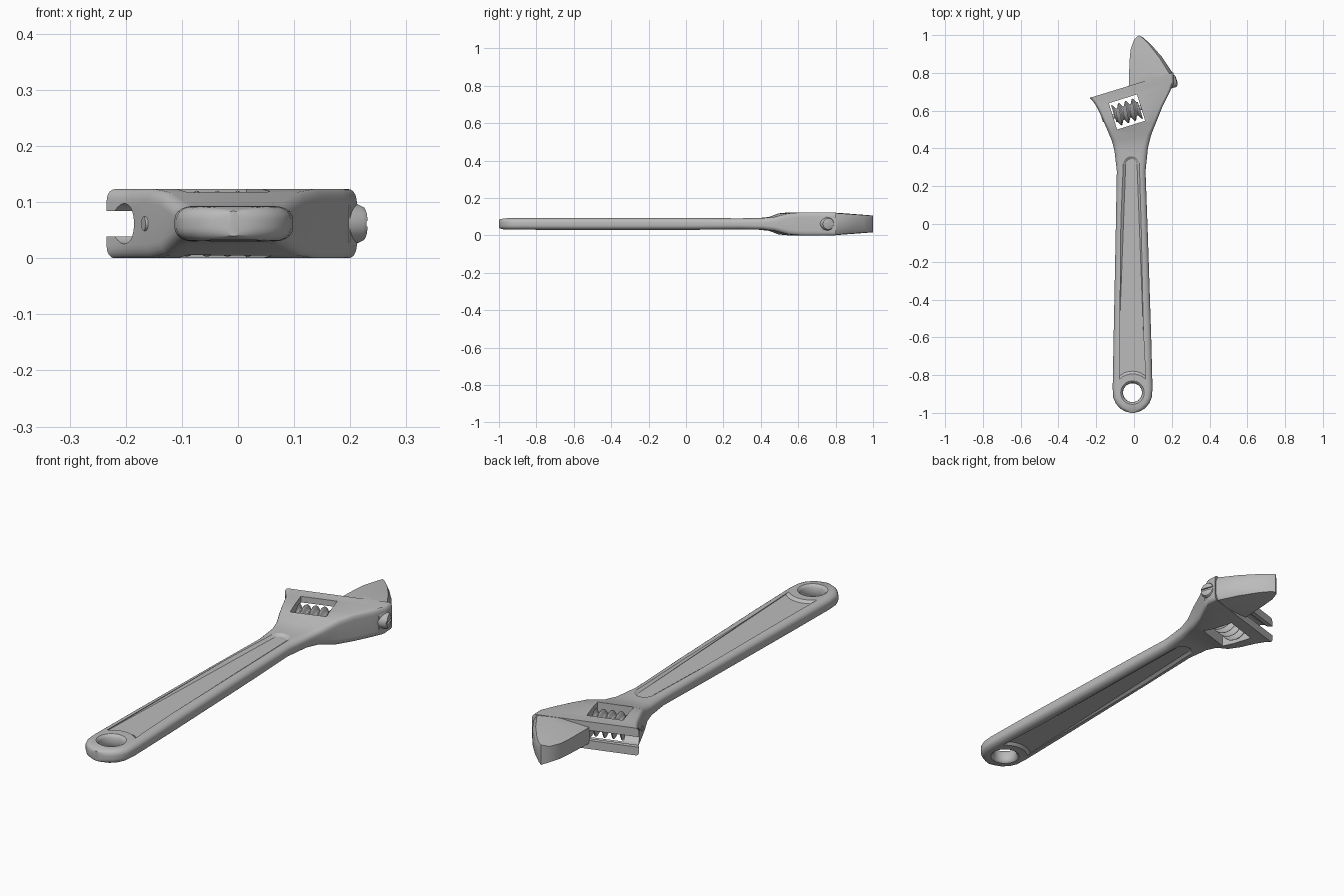
import bpy, bmesh, math
from mathutils import Vector, Matrix

if "Cube" in bpy.data.objects:
    bpy.data.objects.remove(bpy.data.objects["Cube"])

MID = 0.0615                      # height of the symmetry plane
TILT = math.radians(17.5)         # head angle
ALONG = Vector((math.cos(TILT), math.sin(TILT), 0))
ACROSS = Vector((-math.sin(TILT), math.cos(TILT), 0))
UP = Vector((0, 0, 1))
WINDOW = Vector((-0.037, 0.593, MID))
BORE = WINDOW + ACROSS * 0.083

steel = bpy.data.materials.new("grey steel")
steel.use_nodes = True
grey = (0.5, 0.5, 0.5, 1)
steel.diffuse_color = grey
steel.node_tree.nodes["Principled BSDF"].inputs["Base Color"].default_value = grey


def finish(name, bm):
    bmesh.ops.recalc_face_normals(bm, faces=bm.faces)
    mesh = bpy.data.meshes.new(name)
    bm.to_mesh(mesh)
    bm.free()
    obj = bpy.data.objects.new(name, mesh)
    bpy.context.collection.objects.link(obj)
    mesh.materials.append(steel)
    return obj


def loft(name, rings):
    """Skin a list of equal point rings and cap both ends."""
    bm = bmesh.new()
    rows = [[bm.verts.new(p) for p in ring] for ring in rings]
    n = len(rows[0])
    for a, b in zip(rows, rows[1:]):
        for i in range(n):
            j = (i + 1) % n
            bm.faces.new((a[i], a[j], b[j], b[i]))
    bm.faces.new(rows[0])
    bm.faces.new(rows[-1])
    return finish(name, bm)


def lathe(name, origin, axis, side, profile, steps=24):
    """Turn (distance, radius) pairs around an axis."""
    other = axis.cross(side)
    rings = []
    for d, r in profile:
        rings.append([origin + axis * d + (side * math.cos(t) + other * math.sin(t)) * r
                      for t in (2 * math.pi * k / steps for k in range(steps))])
    return loft(name, rings)


def box(name, centre, half_along, half_across, half_up):
    corners = ((-1, -1), (1, -1), (1, 1), (-1, 1))
    return loft(name, [[centre + ALONG * a * half_along + ACROSS * b * half_across + UP * s * half_up
                        for a, b in corners] for s in (-1, 1)])


def cut(target, cutter):
    cutter.hide_render = True
    mod = target.modifiers.new("cut", "BOOLEAN")
    mod.operation = "DIFFERENCE"
    mod.solver = "EXACT"
    mod.object = cutter
    bpy.context.view_layer.objects.active = target
    bpy.ops.object.modifier_apply(modifier=mod.name)
    bpy.data.objects.remove(cutter)


def section(left, right, half, rx, rz):
    """Rounded rectangle standing on the line from left to right."""
    a, b = Vector((*left, MID)), Vector((*right, MID))
    d = (b - a).normalized()
    ring = []
    for q, (sx, sz) in enumerate(((1, 1), (-1, 1), (-1, -1), (1, -1))):
        base = b if sx > 0 else a
        for k in range(6):
            t = math.pi / 2 * (q + k / 5)
            ring.append(base + d * (rx * math.cos(t) - sx * rx)
                        + UP * (sz * (half - rz) + rz * math.sin(t)))
    return ring


# Handle and head in one skin, from the eye end to the mouth
EYE = Vector((-0.008, -0.893, MID))
stations = []
for deg in (84, 68, 50, 32, 14):
    t = math.radians(deg)
    y, w = EYE.y - 0.107 * math.sin(t), 0.105 * math.cos(t)
    half = 0.031 - 0.009 * math.sin(t) ** 6
    stations.append(section((EYE.x - w, y), (EYE.x + w, y), half, min(0.03, w * 0.8), half * 0.75))
for y, xl, xr, half in ((-0.87, -0.113, 0.098, 0.031), (-0.6, -0.108, 0.091, 0.032),
                        (-0.05, -0.097, 0.073, 0.032), (0.28, -0.091, 0.061, 0.030)):
    stations.append(section((xl, y), (xr, y), half, 0.03, 0.023))
for left, right, half, rx, rz in (
        ((-0.103, 0.385), (0.074, 0.405), 0.031, 0.03, 0.022),
        ((-0.117, 0.44), (0.092, 0.475), 0.037, 0.025, 0.022),
        ((-0.138, 0.49), (0.122, 0.55), 0.056, 0.018, 0.025),
        ((-0.162, 0.545), (0.15, 0.62), MID, 0.015, 0.025),
        ((-0.192, 0.61), (0.19, 0.70), MID, 0.015, 0.025),
        ((-0.212, 0.643), (0.212, 0.755), MID, 0.015, 0.025),
        ((-0.234, 0.668), (0.208, 0.803), MID, 0.015, 0.02)):
    stations.append(section(left, right, half, rx, rz))
body = loft("handle_and_head", stations)

# Shallow panel on both faces of the handle, curving round the eye


def panel_outline(inset, z):
    pts = []
    for k in range(9):                               # concave end next to the eye
        t = math.radians(135 - 90 * k / 8)
        r = 0.098 + inset
        pts.append(Vector((EYE.x + r * math.cos(t) * (1 - 2 * inset), EYE.y + r * math.sin(t), z)))
    for k in range(9):                               # round end next to the head
        t = math.pi * k / 8
        r = 0.046 - inset
        pts.append(Vector((-0.014 + r * math.cos(t), 0.315 + r * math.sin(t), z)))
    return pts


for s in (-1, 1):
    cut(body, loft("panel_cutter", [panel_outline(0.016, MID + s * 0.021),
                                    panel_outline(-0.004, MID + s * 0.035)]))

# Hanging eye with a rounded rim
rim = [(d / 100, 0.05 + 0.032 * (d / 4) ** 4) for d in (-4, -3.4, -2.7, -1.8, 0, 1.8, 2.7, 3.4, 4)]
cut(body, lathe("eye_cutter", EYE, UP, Vector((1, 0, 0)), rim, 32))

# Worm window, jaw bore and the slot that opens it to the mouth
cut(body, box("window_cutter", WINDOW, 0.078, 0.073, 0.2))
cut(body, lathe("bore_cutter", BORE, ALONG, ACROSS, [(-0.35, 0.036), (0.14, 0.036)], 32))
cut(body, box("slot_cutter", BORE + ALONG * -0.105 + ACROSS * 0.1, 0.245, 0.1, 0.023))

# Fixed jaw: (x, y, half thickness), sloping down to the gripping edge
bm = bmesh.new()
for x, y, half in (
        (0.025, 0.999, 0.045), (0.08, 0.81, 0.0595), (0.10, 0.745, 0.0608),
        (-0.028, 0.727, 0.036), (-0.024, 0.86, 0.034), (-0.018, 0.925, 0.034), (0.0, 0.975, 0.036),
        (0.045, 0.985, 0.044), (0.08, 0.95, 0.047), (0.135, 0.88, 0.052), (0.188, 0.795, 0.058),
        (0.20, 0.745, 0.0608), (0.185, 0.715, 0.0608),
        (0.05, 0.986, 0.03), (0.09, 0.95, 0.03), (0.15, 0.882, 0.03), (0.204, 0.80, 0.03),
        (0.215, 0.755, 0.03), (0.20, 0.72, 0.03)):
    for s in (-1, 1):
        bm.verts.new((x, y, MID + s * half))
hull = bmesh.ops.convex_hull(bm, input=bm.verts)
spare = [v for v in hull["geom_interior"] + hull["geom_unused"] if isinstance(v, bmesh.types.BMVert)]
bmesh.ops.delete(bm, geom=list(set(spare)), context="VERTS")
jaw = finish("fixed_jaw", bm)

# Worm screw: a helical thread around the window axis
PITCH, SIDES = 0.038, 28
rings = []
for i in range(49):
    d = -0.07 + 0.14 * i / 48
    ring = []
    for k in range(SIDES):
        t = 2 * math.pi * k / SIDES
        wave = 0.5 + 0.5 * math.cos(2 * math.pi * d / PITCH - t)
        r = 0.034 + 0.025 * wave ** 1.2
        ring.append(WINDOW + ALONG * d + UP * math.cos(t) * r + ACROSS * math.sin(t) * r)
    rings.append(ring)
worm = loft("worm_screw", rings)

# Worm pin, and the plug on the back of the head
pin = lathe("worm_pin", WINDOW, ALONG, ACROSS, [(-0.138, 0.013), (0.1, 0.013)], 16)
plug = lathe("end_plug", BORE, ALONG, ACROSS,
             [(0.2, 0.035), (0.288, 0.035), (0.298, 0.03), (0.302, 0.018)], 20)
slot = box("plug_slot_cutter", BORE + ALONG * 0.304, 0.009, 0.05, 0.005)
cut(plug, slot)

# Smooth shading with sharp edges kept
parts = (body, jaw, worm, pin, plug)
for obj in bpy.context.view_layer.objects:
    obj.select_set(obj in parts)
bpy.context.view_layer.objects.active = body
bpy.ops.object.shade_smooth_by_angle(angle=math.radians(32))
